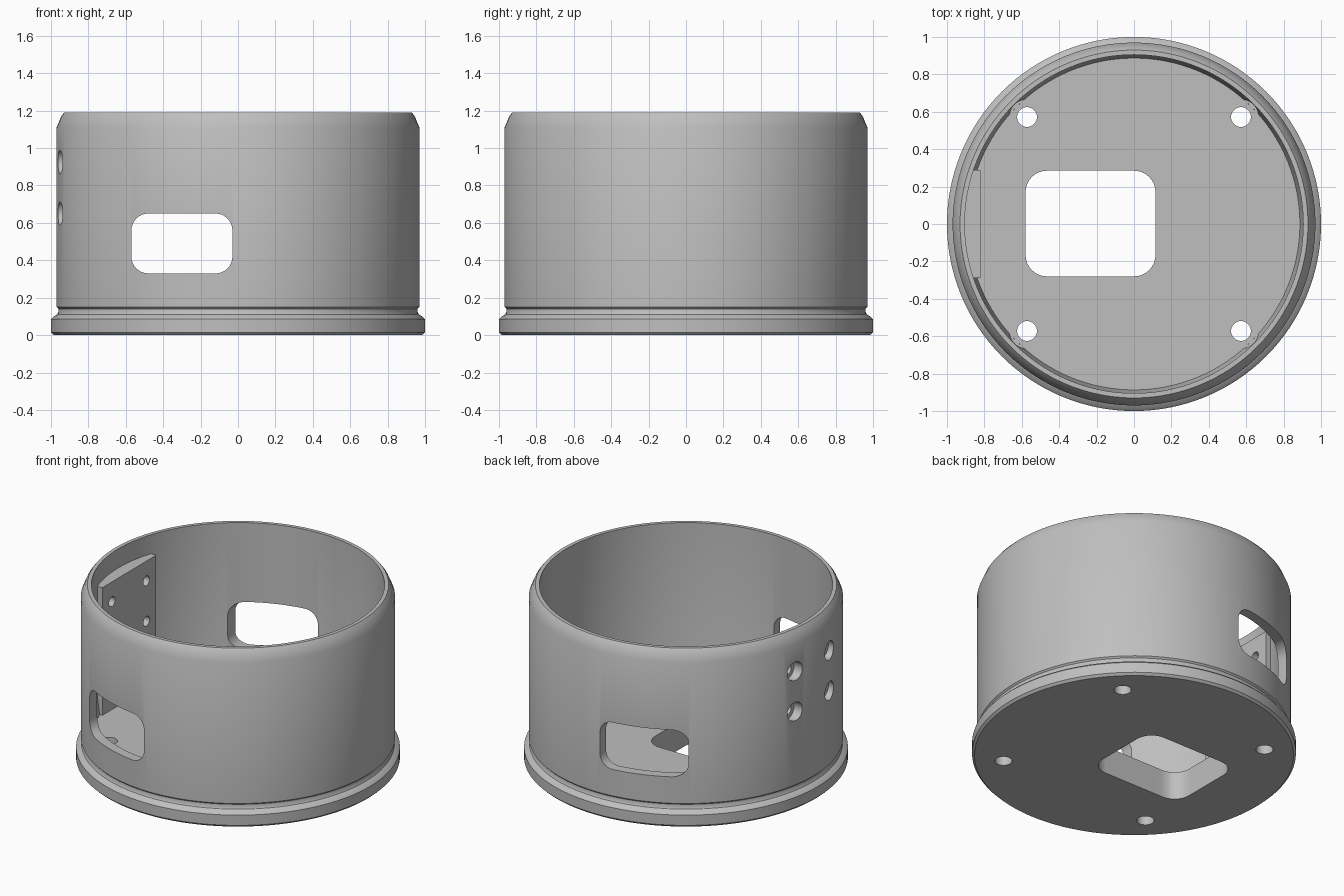
import bpy, bmesh, math
from mathutils import Matrix, Vector

cube = bpy.data.objects.get("Cube")
if cube:
    bpy.data.objects.remove(cube, do_unlink=True)

grey = bpy.data.materials.new("plain_grey")
grey.use_nodes = True
colour = (0.52, 0.52, 0.52, 1)
grey.diffuse_color = colour
grey.node_tree.nodes["Principled BSDF"].inputs["Base Color"].default_value = colour


def finish(bm, name):
    bmesh.ops.recalc_face_normals(bm, faces=bm.faces)
    mesh = bpy.data.meshes.new(name)
    bm.to_mesh(mesh)
    bm.free()
    mesh.materials.append(grey)
    obj = bpy.data.objects.new(name, mesh)
    bpy.context.collection.objects.link(obj)
    return obj


def lathe(name, profile, steps):
    bm = bmesh.new()
    verts = [bm.verts.new((r, 0, z)) for r, z in profile]
    edges = [bm.edges.new(pair) for pair in zip(verts, verts[1:])]
    bmesh.ops.spin(bm, geom=verts + edges, axis=(0, 0, 1), cent=(0, 0, 0),
                   angle=math.tau, steps=steps)
    bmesh.ops.remove_doubles(bm, verts=bm.verts, dist=0.0005)
    return finish(bm, name)


def box(name, low, high, axis=2, radius=0):
    """Box between two corners; edges along the axis may be rounded."""
    low, high = Vector(low), Vector(high)
    bm = bmesh.new()
    bmesh.ops.create_cube(bm, size=1, matrix=Matrix.Translation((low + high) / 2)
                          @ Matrix.Diagonal((*(high - low), 1)))
    if radius:
        edges = [e for e in bm.edges
                 if abs((e.verts[0].co - e.verts[1].co).normalized()[axis]) > 0.9]
        bmesh.ops.bevel(bm, geom=edges, offset=radius, segments=8,
                        profile=0.5, affect='EDGES')
    return finish(bm, name)


def rod(name, centre, radius, length, turn=0):
    bm = bmesh.new()
    bmesh.ops.create_cone(bm, cap_ends=True, segments=32, radius1=radius,
                          radius2=radius, depth=length,
                          matrix=Matrix.Translation(centre) @ Matrix.Rotation(turn, 4, 'Y'))
    return finish(bm, name)


def combine(target, tool, operation='DIFFERENCE'):
    mod = target.modifiers.new(tool.name, 'BOOLEAN')
    mod.operation = operation
    mod.solver = 'EXACT'
    mod.object = tool
    bpy.context.view_layer.objects.active = target
    bpy.ops.object.modifier_apply(modifier=mod.name)
    bpy.data.objects.remove(tool, do_unlink=True)


# Cup with a floor, flanged foot, groove and rounded rim
housing = lathe("housing", [
    (0, 0), (0.985, 0), (1, 0.015), (1, 0.085), (0.985, 0.1), (0.967, 0.11),
    (0.96, 0.125), (0.96, 0.14), (0.97, 0.15), (0.97, 1.11), (0.945, 1.17),
    (0.93, 1.19), (0.905, 1.19), (0.905, 0.3), (0.887, 0.19), (0, 0.19)], 128)

# Flat mounting pad inside the wall
combine(housing, box("mounting_pad", (-0.915, -0.29, 0.15), (-0.82, 0.29, 1.06)), 'UNION')

# Side windows through front and back, and the floor opening
combine(housing, box("side_windows", (-0.57, -1.2, 0.33), (-0.03, 1.2, 0.65), 1, 0.09))
combine(housing, box("floor_opening", (-0.58, -0.28, -0.1), (0.115, 0.285, 0.3), 2, 0.115))

# Floor screw holes with clearance above the floor
for x in (-0.572, 0.572):
    for y in (-0.572, 0.572):
        combine(housing, rod("floor_screw", (x, y, 0.1), 0.053, 0.5))
        combine(housing, rod("screw_clearance", (x, y, 0.29), 0.094, 0.198))

# Counterbored screw holes through the pad
for y in (-0.185, 0.185):
    for z in (0.65, 0.925):
        combine(housing, rod("pad_screw", (-0.9, y, z), 0.033, 0.4, math.pi / 2))
        combine(housing, rod("counterbore", (-1, y, z), 0.063, 0.2, math.pi / 2))

bpy.ops.object.select_all(action='DESELECT')
housing.select_set(True)
bpy.context.view_layer.objects.active = housing
bpy.ops.object.shade_smooth_by_angle(angle=math.radians(30))
